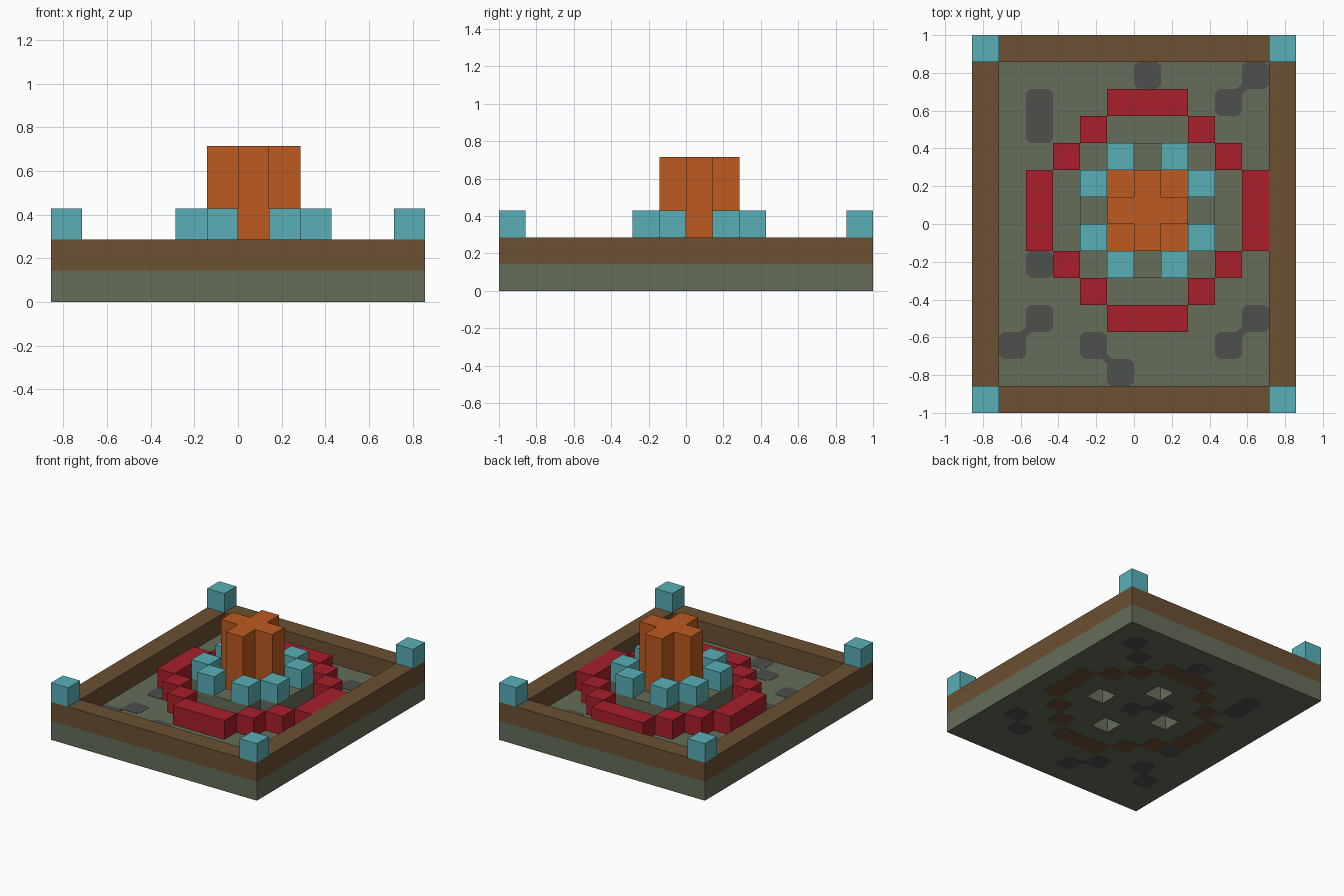
import bpy
import bmesh

if "Cube" in bpy.data.objects:
    bpy.data.objects.remove(bpy.data.objects["Cube"], do_unlink=True)

U = 1 / 7  # side of one block


def material(name, rgb):
    m = bpy.data.materials.new(name)
    m.use_nodes = True
    color = (*rgb, 1)
    m.diffuse_color = color
    bsdf = m.node_tree.nodes["Principled BSDF"]
    bsdf.inputs["Base Color"].default_value = color
    bsdf.inputs["Roughness"].default_value = 0.9
    return m


moss = material("moss_green", (0.13, 0.153, 0.1))
stone = material("dark_stone", (0.075, 0.08, 0.073))
wood = material("brown_wood", (0.147, 0.08, 0.032))
red = material("red", (0.392, 0.014, 0.025))
teal = material("teal", (0.098, 0.429, 0.468))
orange = material("burnt_orange", (0.503, 0.102, 0.014))


def finish(name, bm, mats):
    bmesh.ops.remove_doubles(bm, verts=bm.verts, dist=1e-5)
    bmesh.ops.recalc_face_normals(bm, faces=bm.faces)
    mesh = bpy.data.meshes.new(name)
    bm.to_mesh(mesh)
    bm.free()
    for m in mats:
        mesh.materials.append(m)
    obj = bpy.data.objects.new(name, mesh)
    bpy.context.collection.objects.link(obj)
    return obj


def blocks(name, cells, low, high, mat):
    """Extruded block layer on the grid, without walls between neighbours."""
    cells = set(cells)
    bm = bmesh.new()

    def quad(points):
        bm.faces.new([bm.verts.new((x * U, y * U, z * U)) for x, y, z in points])

    for i, j in cells:
        ring = [(i, j), (i + 1, j), (i + 1, j + 1), (i, j + 1)]
        sides = [(i, j - 1), (i + 1, j), (i, j + 1), (i - 1, j)]
        for z in (low, high):
            quad([(x, y, z) for x, y in ring])
        for k, side in enumerate(sides):
            if side not in cells:
                a, b = ring[k], ring[(k + 1) % 4]
                quad([(*a, low), (*b, low), (*b, high), (*a, high)])
    return finish(name, bm, [mat])


def plates(name, outlines, z, mat, thick=0.002):
    """Thin flat inlays lying on a surface."""
    bm = bmesh.new()
    for outline in outlines:
        face = bm.faces.new([bm.verts.new((x * U, y * U, z)) for x, y in outline])
        top = bmesh.ops.extrude_face_region(bm, geom=[face])["geom"]
        verts = [v for v in top if isinstance(v, bmesh.types.BMVert)]
        bmesh.ops.translate(bm, verts=verts, vec=(0, 0, thick))
    return finish(name, bm, [mat])


def slab(i, j, w=1, h=1, c=0.16):
    """Rectangle with clipped corners."""
    x, y = i + w, j + h
    return [(i + c, j), (x - c, j), (x, j + c), (x, y - c),
            (x - c, y), (i + c, y), (i, y - c), (i, j + c)]


def bridge(x, y, r=0.2):
    return [(x - r, y), (x, y - r), (x + r, y), (x, y + r)]


# Cell sets
field = [(i, j) for i in range(-6, 6) for j in range(-7, 7)]
rim = [(i, j) for i, j in field if i in (-6, 5) or j in (-7, 6)]
corners = [(i, j) for i in (-6, 5) for j in (-7, 6)]
near = [(i, j) for i in range(-4, 5) for j in range(-4, 5)]
pits = [(2, 0), (-2, 0), (0, 2), (0, -2)]
ring = [(i, j) for i, j in near
        if (max(abs(i), abs(j)) == 4 and min(abs(i), abs(j)) < 2)
        or sorted((abs(i), abs(j))) == [2, 3]]
core = [(i, j) for i, j in near if max(abs(i), abs(j)) < 2]
lamps = [(i, j) for i, j in near if sorted((abs(i), abs(j))) == [1, 2]]

# Ground slab with four pits underneath
blocks("ground", [c for c in field if c not in pits], 0, 1, moss)

# Raised layer: rim, curved wall and central platform
blocks("rim", rim, 1, 2, wood)
blocks("ring_wall", ring, 1, 2, red)
blocks("platform", lamps + pits, 1, 2, moss)
blocks("pillar_base", core, 1, 2, orange)

# Cross-shaped pillar, lamps around it and corner posts
blocks("pillar", [(i, j) for i, j in core if i * j == 0], 2, 5, orange)
for n, cell in enumerate(lamps):
    blocks(f"lamp_{n + 1}", [cell], 2, 3, teal)
for n, cell in enumerate(corners):
    blocks(f"corner_post_{n + 1}", [cell], 2, 3, teal)

# Stone patches inlaid in the top and bottom of the ground
patches = [slab(*p) for p in [(0, 5), (4, 5), (3, 4), (-4, -2), (-4, -4),
                              (-5, -5), (-2, -5), (-1, -6), (4, -4), (3, -5)]]
patches.append(slab(-4, 3, h=2))
patches += [bridge(*p) for p in [(4, 5), (-4, -4), (-1, -5), (4, -4)]]
plates("stone_patches_top", patches, U, stone)
middle = [slab(0, 0), slab(-1, 1), bridge(0, 1)]
plates("stone_patches_bottom", patches + middle, -0.001, stone)
plates("ring_footing", [slab(i, j, c=0.05) for i, j in ring], -0.001, wood)
